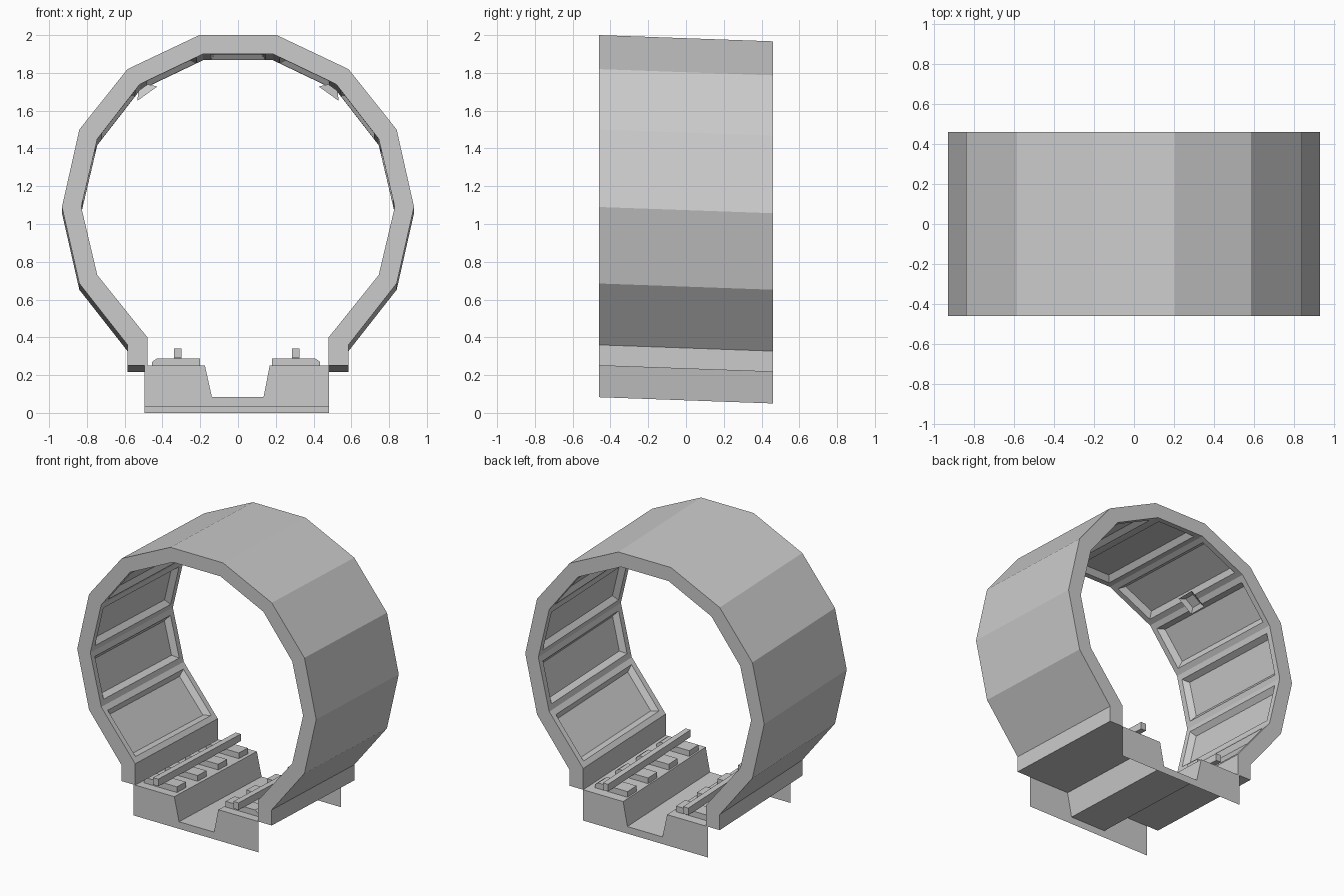
import bpy, bmesh
from mathutils import Vector, Matrix

if "Cube" in bpy.data.objects:
    bpy.data.objects.remove(bpy.data.objects["Cube"])

Y0, Y1 = -0.46, 0.46
SLOPE = 0.033 / 0.92          # the whole section descends towards the back


def drop(y):
    return SLOPE * (y - Y0)


def finish(bm, name, recalc=True):
    if recalc:
        bmesh.ops.recalc_face_normals(bm, faces=bm.faces[:])
    me = bpy.data.meshes.new(name)
    bm.to_mesh(me)
    bm.free()
    ob = bpy.data.objects.new(name, me)
    bpy.context.collection.objects.link(ob)
    return ob


def loft(bm, pts, y0, y1, closed=True, caps=True):
    """Extrude an xz profile along y, following the slope."""
    a = [bm.verts.new((x, y0, z - drop(y0))) for x, z in pts]
    b = [bm.verts.new((x, y1, z - drop(y1))) for x, z in pts]
    n = len(pts)
    faces = []
    for i in range(n if closed else n - 1):
        j = (i + 1) % n
        faces.append(bm.faces.new((a[i], a[j], b[j], b[i])))
    if closed and caps:
        bm.faces.new(a[::-1])
        bm.faces.new(b)
    return a, b, faces


# tunnel shell: ring with recessed panels on the inside
outer = [(0.585, 0.25), (0.585, 0.36), (0.84, 0.685), (0.932, 1.09),
         (0.84, 1.5), (0.585, 1.82), (0.205, 2.0)]
inner = [(0.48, 0.25), (0.48, 0.40), (0.745, 0.73), (0.83, 1.09),
         (0.745, 1.45), (0.52, 1.74), (0.185, 1.9)]
outer += [(-x, z) for x, z in reversed(outer)]
inner += [(-x, z) for x, z in reversed(inner)]
bm = bmesh.new()
oa, ob_, _ = loft(bm, outer, Y0, Y1, closed=False)
ia, ib, inner_faces = loft(bm, inner, Y0, Y1, closed=False)
for i in range(len(outer) - 1):
    bm.faces.new((oa[i], oa[i + 1], ia[i + 1], ia[i]))
    bm.faces.new((ob_[i], ob_[i + 1], ib[i + 1], ib[i]))
for i in (0, -1):
    bm.faces.new((oa[i], ob_[i], ib[i], ia[i]))
bmesh.ops.recalc_face_normals(bm, faces=bm.faces[:])
panels = inner_faces[1:-1]
bmesh.ops.inset_individual(bm, faces=panels, thickness=0.055, depth=0)
bmesh.ops.inset_individual(bm, faces=panels, thickness=0.04, depth=-0.035)
finish(bm, "tunnel_shell", recalc=False)

# track bed: thin sheet with a central trough
bed = [(-0.495, 0.25), (-0.175, 0.25), (-0.138, 0.083),
       (0.135, 0.083), (0.168, 0.25), (0.481, 0.25)]
bm = bmesh.new()
loft(bm, bed, Y0, Y1, closed=False)
finish(bm, "track_bed")

# flat end plates below the bed
for y, name in ((Y0, "front_end_plate"), (Y1, "back_end_plate")):
    bm = bmesh.new()
    pts = bed + [(0.481, 0.033), (-0.495, 0.033)]
    bm.faces.new([bm.verts.new((x, y, z - drop(y))) for x, z in pts])
    finish(bm, name)

# sleepers and rails on both sides
for s, side in ((-1, "left"), (1, "right")):
    for k in range(4):
        yc = -0.345 + 0.23 * k
        bm = bmesh.new()
        pts = [(0.18, 0.25), (0.18, 0.29), (0.41, 0.29), (0.435, 0.272), (0.435, 0.25)]
        if s < 0:
            pts = [(-x - 0.02, z) for x, z in pts]
        loft(bm, pts, yc - 0.05, yc + 0.05)
        finish(bm, f"{side}_sleeper_{k + 1}")
    xc = 0.306 if s > 0 else -0.32
    bm = bmesh.new()
    loft(bm, [(xc - 0.02, 0.29), (xc + 0.02, 0.29),
              (xc + 0.02, 0.34), (xc - 0.02, 0.34)], Y0, Y1)
    finish(bm, f"{side}_rail")

# flared square lamps on the upper wall
for s, side in ((-1, "left"), (1, "right")):
    back = Vector((s * 0.503, 0, 1.722))
    front = Vector((s * 0.48, 0, 1.69))
    out = (front - back).normalized()
    across = Vector((0, 1, 0)).cross(out)
    bm = bmesh.new()
    rings = []
    for c, h in ((back, 0.03), (front, 0.065)):
        rings.append([bm.verts.new(c + across * (h * u) + Vector((0, h * v, 0)))
                      for u, v in ((-1, -1), (1, -1), (1, 1), (-1, 1))])
    for i in range(4):
        j = (i + 1) % 4
        bm.faces.new((rings[0][i], rings[0][j], rings[1][j], rings[1][i]))
    bm.faces.new(rings[0][::-1])
    face = bm.faces.new(rings[1])
    bmesh.ops.recalc_face_normals(bm, faces=bm.faces[:])
    bmesh.ops.inset_individual(bm, faces=[face], thickness=0.04, depth=-0.02)
    finish(bm, f"{side}_lamp", recalc=False)
